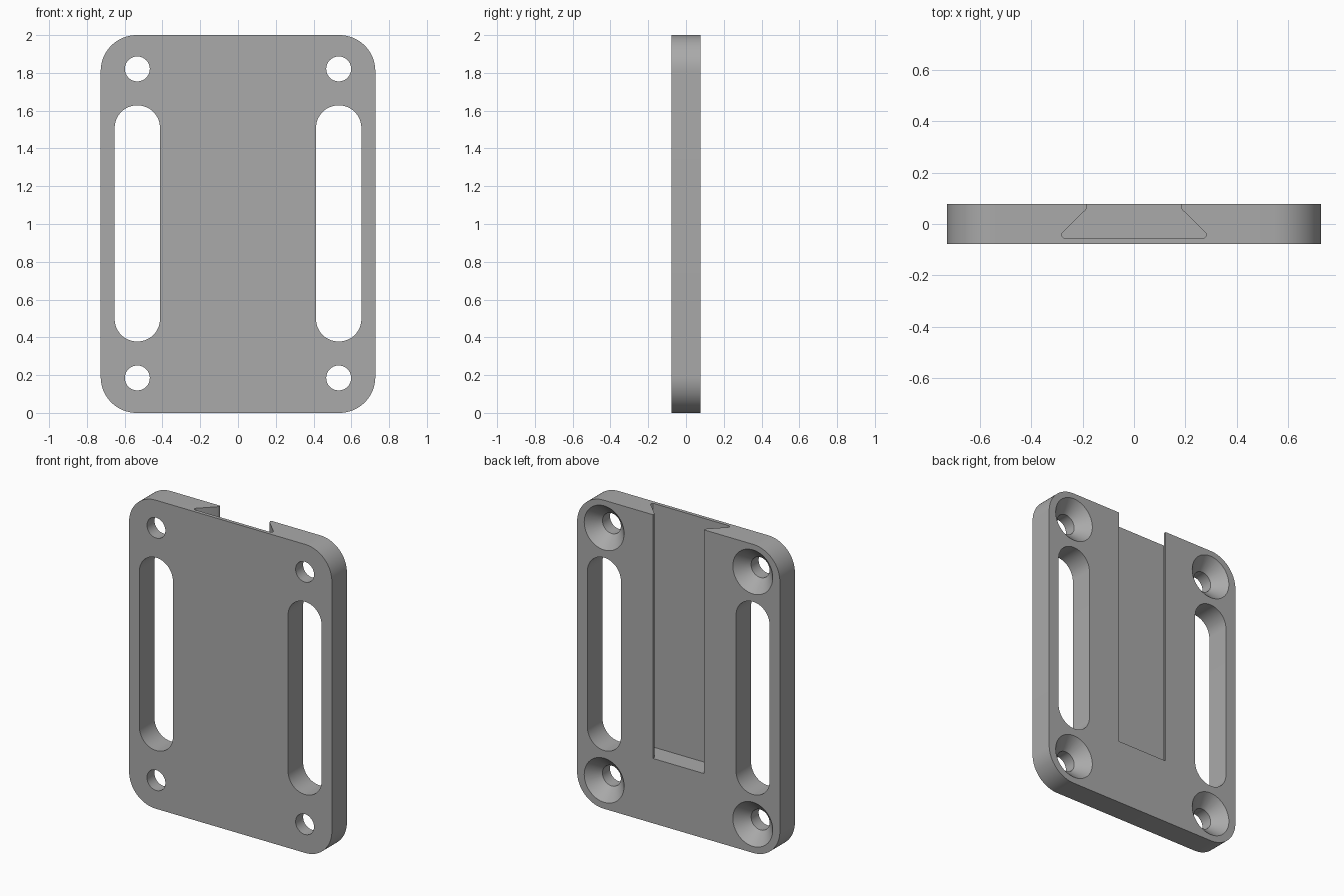
import bpy
import bmesh
from math import pi, sin, cos, radians
from mathutils import Vector

cube = bpy.data.objects.get("Cube")
if cube:
    bpy.data.objects.remove(cube, do_unlink=True)

HALF_W, HALF_T, HEIGHT = 0.727, 0.077, 2.0
HOLE_X, HOLE_Z = 0.533, 0.818

grey = bpy.data.materials.new("plain grey")
colour = (0.4, 0.4, 0.4, 1)
grey.diffuse_color = colour
grey.use_nodes = True
grey.node_tree.nodes["Principled BSDF"].inputs["Base Color"].default_value = colour


def make_object(name, bm):
    bmesh.ops.recalc_face_normals(bm, faces=bm.faces)
    mesh = bpy.data.meshes.new(name)
    bm.to_mesh(mesh)
    bm.free()
    mesh.materials.append(grey)
    obj = bpy.data.objects.new(name, mesh)
    bpy.context.collection.objects.link(obj)
    return obj


def prism(name, points, direction):
    """Extrude a closed 3D outline along a direction."""
    bm = bmesh.new()
    face = bm.faces.new([bm.verts.new(p) for p in points])
    result = bmesh.ops.extrude_face_region(bm, geom=[face])
    moved = [v for v in result["geom"] if isinstance(v, bmesh.types.BMVert)]
    bmesh.ops.translate(bm, verts=moved, vec=Vector(direction))
    return make_object(name, bm)


def rounded_outline(cx, cz, half_w, half_h, radius, y, steps=16):
    """Rounded rectangle in the x-z plane."""
    points = []
    for i, (sx, sz) in enumerate([(1, 1), (-1, 1), (-1, -1), (1, -1)]):
        for k in range(steps + 1):
            a = (i + k / steps) * pi / 2
            points.append((cx + sx * (half_w - radius) + radius * cos(a), y,
                           cz + sz * (half_h - radius) + radius * sin(a)))
    return points


def revolved(name, profile, cx, cz, steps=64):
    """Solid of (radius, y) rings around an axis parallel to y."""
    bm = bmesh.new()
    rings = [[bm.verts.new((cx + r * cos(2 * pi * k / steps), y,
                            cz + r * sin(2 * pi * k / steps)))
              for k in range(steps)] for r, y in profile]
    for low, high in zip(rings, rings[1:]):
        for k in range(steps):
            n = (k + 1) % steps
            bm.faces.new((low[k], low[n], high[n], high[k]))
    bm.faces.new(rings[0])
    bm.faces.new(rings[-1])
    return make_object(name, bm)


# Rounded plate
plate = prism("mounting_plate",
              rounded_outline(0, HEIGHT / 2, HALF_W, HEIGHT / 2, 0.19, -HALF_T),
              (0, 2 * HALF_T, 0))

# Long side slots and countersunk screw holes, cut from both sides
cutters = []
for side, sx in (("left", 1), ("right", -1)):
    cutters.append(prism(side + "_slot_cutter",
                         rounded_outline(sx * HOLE_X, 1.003, 0.12, 0.625, 0.119, -0.2),
                         (0, 0.4, 0)))
    for level, sz in (("upper", 1), ("lower", -1)):
        profile = [(0.066, -0.2), (0.066, 0.0), (0.143, HALF_T), (0.153, HALF_T + 0.01)]
        cutters.append(revolved(f"{level}_{side}_hole_cutter", profile,
                                sx * HOLE_X, 1.003 + sz * HOLE_Z))

# Dovetail groove in the back, open at the top
half = [(0.183, 0.2), (0.183, 0.066), (0.187, 0.056), (0.28, -0.036),
        (0.282, -0.046), (0.274, -0.054)]
dovetail = half + [(-x, y) for x, y in reversed(half)]
cutters.append(prism("dovetail_cutter", [(x, y, 0.42) for x, y in dovetail], (0, 0, 2)))

for cutter in cutters:
    cutter.hide_render = True
    mod = plate.modifiers.new(cutter.name, "BOOLEAN")
    mod.operation = "DIFFERENCE"
    mod.solver = "EXACT"
    mod.object = cutter

# Bake the cuts and drop the cutters
bpy.context.view_layer.update()
evaluated = plate.evaluated_get(bpy.context.evaluated_depsgraph_get())
baked = bpy.data.meshes.new_from_object(evaluated)
plate.modifiers.clear()
plate.data = baked
for cutter in cutters:
    bpy.data.objects.remove(cutter, do_unlink=True)
baked.materials.clear()
baked.materials.append(grey)

bpy.ops.object.select_all(action="DESELECT")
plate.select_set(True)
bpy.context.view_layer.objects.active = plate
bpy.ops.object.shade_smooth_by_angle(angle=radians(25))
